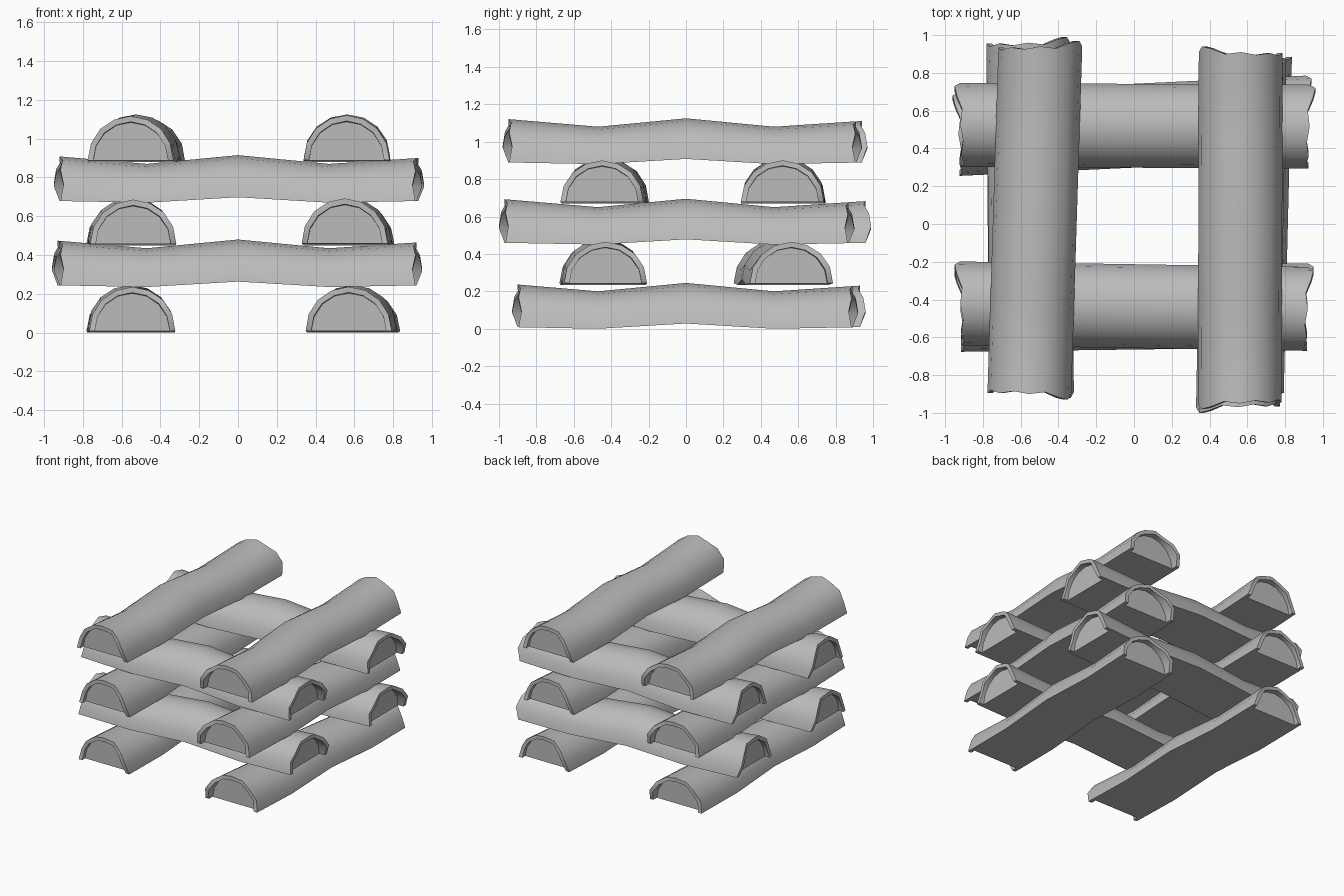
import bpy, bmesh, math
from mathutils import Vector

cube = bpy.data.objects.get("Cube")
if cube:
    bpy.data.objects.remove(cube, do_unlink=True)

wood = bpy.data.materials.new("grey_wood")
GREY = (0.5, 0.5, 0.5, 1)
wood.diffuse_color = GREY
wood.use_nodes = True
wood.node_tree.nodes["Principled BSDF"].inputs["Base Color"].default_value = GREY

SEG = 8            # sides of the half-round section
HALF_W = 0.222
RIM = 0.87         # inner size of the bark shell
# Sag profile along a log: position, underside lift, height
SAG = [(-1, .01, .235), (-.47, 0, .2), (0, .028, .217), (.47, 0, .2), (1, .01, .225)]
# Ragged bark edge, how far each point falls short of the tip
JAG = [.035, .05, .035, .045, .03, .04, .012, 0, .03]


def sag_at(s):
    for (a, za, ha), (b, zb, hb) in zip(SAG, SAG[1:]):
        if s <= b:
            f = (s - a) / (b - a)
            return za + f * (zb - za), ha + f * (hb - ha)
    return SAG[-1][1:]


def half_log(name, along_x, base, start, end, c_start, c_end, flip=False):
    """Split log running from start to end, its centre moving c_start to c_end."""
    bm = bmesh.new()
    jag = JAG[::-1] if flip else JAG

    def ring(s, scale=1.0, drop=None):
        verts = []
        for i in range(SEG + 1):
            p = s if drop is None else s - math.copysign(jag[i], s)
            lift, h = sag_at(max(-1, min(1, p)))
            a = math.pi * i / SEG
            c = c_start + (c_end - c_start) * (p - start) / (end - start)
            across = c - math.cos(a) * HALF_W * scale
            z = base + lift + math.sin(a) * h * scale
            verts.append(bm.verts.new((p, across, z) if along_x else (across, p, z)))
        return verts

    def bridge(r1, r2):
        for i in range(SEG):
            bm.faces.new((r1[i], r1[i + 1], r2[i + 1], r2[i]))

    # Body with flat underside
    depth = 0.075
    body = [ring(s) for s in (start + depth, -.47, 0, .47, end - depth)]
    for r1, r2 in zip(body, body[1:]):
        bridge(r1, r2)
        bm.faces.new((r1[0], r2[0], r2[-1], r1[-1]))

    # Ragged bark rim around a recessed core at each end
    for tip, r in ((start, body[0]), (end, body[-1])):
        outer, inner = ring(tip, 1, jag), ring(tip, RIM, jag)
        core = ring(tip - math.copysign(depth, tip), RIM)
        bridge(r, outer)
        bridge(outer, inner)
        bridge(inner, core)
        for k in (0, -1):
            bm.faces.new((r[k], outer[k], inner[k], core[k]))
        bm.faces.new(core)

    bmesh.ops.recalc_face_normals(bm, faces=bm.faces)
    mesh = bpy.data.meshes.new(name)
    bm.to_mesh(mesh)
    bm.free()
    mesh.materials.append(wood)
    obj = bpy.data.objects.new(name, mesh)
    bpy.context.collection.objects.link(obj)
    bpy.ops.object.select_all(action='DESELECT')
    obj.select_set(True)
    bpy.context.view_layer.objects.active = obj
    bpy.ops.object.shade_smooth_by_angle(angle=math.radians(35))


# Five crossed layers, two logs each
half_log("layer1_right_log", False, 0, -.92, .96, -.545, -.56)
half_log("layer1_left_log", False, 0, -.93, .92, .57, .615, True)
half_log("layer2_front_log", True, .235, -.95, .95, -.455, -.43)
half_log("layer2_back_log", True, .235, -.96, .94, .475, .565)
half_log("layer3_right_log", False, .45, -.92, .99, -.54, -.56)
half_log("layer3_left_log", False, .45, -1, .9, .55, .585, True)
half_log("layer4_front_log", True, .67, -.95, .95, -.42, -.45)
half_log("layer4_back_log", True, .67, -.95, .96, .525, .515)
half_log("layer5_right_log", False, .88, -.93, .97, -.555, -.495)
half_log("layer5_left_log", False, .88, -.98, .94, .56, .565, True)
